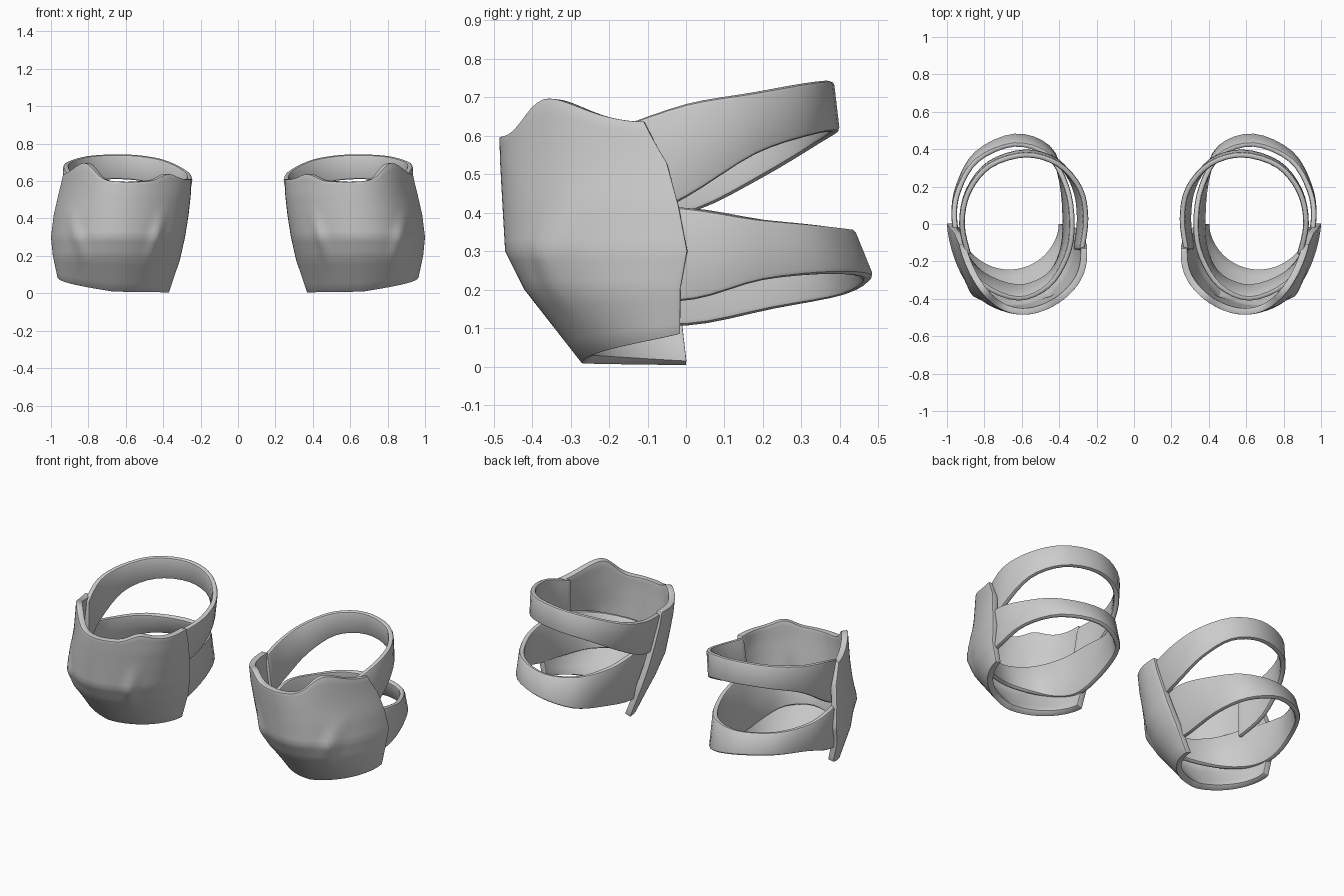
import bpy
import math
from mathutils import Vector

default = bpy.data.objects.get("Cube")
if default:
    bpy.data.objects.remove(default, do_unlink=True)

grey = bpy.data.materials.new("light_grey")
grey.use_nodes = True
colour = (0.6, 0.6, 0.6, 1)
grey.diffuse_color = colour
grey.node_tree.nodes["Principled BSDF"].inputs["Base Color"].default_value = colour


def lerp(a, b, t):
    return a + (b - a) * t


def spline(keys, steps, closed):
    """Smooth curve through tuples of any length (Catmull-Rom)."""
    n = len(keys)
    pick = (lambda i: keys[i % n]) if closed else (lambda i: keys[min(max(i, 0), n - 1)])
    out = []
    for i in range(n if closed else n - 1):
        for s in range(steps):
            t = s / steps
            out.append([b + 0.5 * t * (c - a + t * (2*a - 5*b + 4*c - d + t * (3*(b - c) + d - a)))
                        for a, b, c, d in zip(pick(i - 1), pick(i), pick(i + 1), pick(i + 2))])
    if not closed:
        out.append(list(keys[-1]))
    return out


def skin(name, rows, thickness, closed=False):
    """Thick mirrored sheet from rows of points, given top to bottom."""
    n = len(rows[0])
    faces = []
    for r in range(len(rows) - 1):
        for i in range(n if closed else n - 1):
            j = (i + 1) % n
            faces.append((r*n + i, (r + 1)*n + i, (r + 1)*n + j, r*n + j))
    mesh = bpy.data.meshes.new(name)
    mesh.from_pydata([p for row in rows for p in row], [], faces)
    mesh.materials.append(grey)
    obj = bpy.data.objects.new(name, mesh)
    bpy.context.collection.objects.link(obj)
    solid = obj.modifiers.new("thickness", "SOLIDIFY")
    solid.thickness = thickness
    solid.offset = -1
    bevel = obj.modifiers.new("soft_rim", "BEVEL")
    bevel.width = thickness * 0.4
    bevel.segments = 2
    bevel.limit_method = "ANGLE"
    bevel.angle_limit = math.radians(50)
    obj.modifiers.new("other_side", "MIRROR").use_mirror_merge = False
    bpy.ops.object.select_all(action="DESELECT")
    obj.select_set(True)
    bpy.context.view_layer.objects.active = obj
    bpy.ops.object.convert(target="MESH")
    bpy.ops.object.shade_smooth_by_angle(angle=math.radians(40))


def bump(value, centre, width):
    return math.exp(-((value - centre) / width) ** 2)


# Knee shell levels: inner x, outer x, front y, inner rear y, outer rear y,
# height at the inner edge, middle and outer edge, inner and outer roundness
levels = [
    (0.25, 0.935, -0.485, -0.13, -0.11, 0.61, 0.595, 0.62, 0.75, 1.65),
    (0.252, 0.96, -0.483, -0.11, -0.05, 0.53, 0.53, 0.53, 0.75, 1.5),
    (0.264, 0.985, -0.477, -0.08, -0.02, 0.42, 0.42, 0.42, 0.75, 1.4),
    (0.283, 1.0, -0.47, -0.05, 0.003, 0.3, 0.3, 0.3, 0.75, 1.3),
    (0.31, 0.99, -0.42, -0.02, -0.015, 0.18, 0.2, 0.2, 0.9, 1.2),
    (0.37, 0.965, -0.27, 0.0, -0.015, 0.003, 0.008, 0.085, 1.1, 1.1),
]
COLUMNS, SUB = 64, 4
shell_rows = []
for k in range((len(levels) - 1) * SUB + 1):
    i = min(k // SUB, len(levels) - 2)
    f = k / SUB - i
    xi, xo, front, ri, ro, zi, zm, zo, pi_, po = [lerp(a, b, f) for a, b in zip(levels[i], levels[i + 1])]
    rim = max(0, 1 - k / SUB)
    row = []
    for c in range(COLUMNS + 1):
        t = c / COLUMNS
        x = lerp(xi, xo, (1 - math.cos(math.pi * t)) / 2)
        bulge = max(0, math.sin(math.pi * t)) ** lerp(pi_, po, t)
        y = lerp(lerp(ri, ro, t), front, bulge)
        z = lerp(zi, zm, t * 2) if t < 0.5 else lerp(zm, zo, t * 2 - 1)
        # raised corners of the top rim
        z += rim * (0.09 * bump(x, 0.82, 0.07 if x < 0.82 else 0.09) + 0.035 * bump(x, 0.37, 0.06))
        # slanted folds beside the front panel
        lift = 0.018 * bump(z, 0.3, 0.1)
        slant = 0.25 * (z - 0.3)
        for fold, side in ((0.44 - slant, -1), (0.86 + slant, 1)):
            amount = lift * max(0, 1 - abs(x - fold) / 0.045)
            x += side * amount * 0.4
            y -= amount
        row.append(Vector((x, y, z)))
    shell_rows.append(row)
skin("knee_shell", shell_rows, 0.035)


def strap(name, keys, flare, hug, tuck, closed):
    """Band following x, y, bottom z, top z.

    flare pushes its lower edge out at the back, hug draws it in at the
    front and tuck draws it in along the inner side.
    """
    rows = []
    for t in (0, 0.5, 1):
        lean = 2 * t - 1
        rows.append([Vector((x + lean * tuck * bump(x, 0.25, 0.1),
                             y * (1 + lean * (flare if y > 0 else -hug)),
                             lerp(top, low, t)))
                     for x, y, low, top in spline(keys, 4, closed)])
    skin(name, rows, 0.03, closed)


# Upper strap, open at the front
strap("upper_strap", [
    (0.9, -0.17, 0.36, 0.625), (0.935, 0.0, 0.44, 0.682), (0.9, 0.18, 0.552, 0.712),
    (0.78, 0.33, 0.603, 0.738), (0.58, 0.392, 0.61, 0.743), (0.4, 0.34, 0.575, 0.717),
    (0.29, 0.2, 0.49, 0.66), (0.26, 0.03, 0.405, 0.618), (0.28, -0.14, 0.37, 0.595)],
    0.02, 0, 0.018, False)

# Lower strap, a full ring running inside the shell
strap("lower_strap", [
    (0.62, -0.38, 0.2, 0.36), (0.82, -0.305, 0.19, 0.39), (0.935, -0.15, 0.17, 0.42),
    (0.975, 0.02, 0.175, 0.41), (0.955, 0.19, 0.225, 0.385), (0.85, 0.37, 0.245, 0.37),
    (0.64, 0.462, 0.235, 0.36), (0.45, 0.4, 0.19, 0.365), (0.36, 0.22, 0.15, 0.38),
    (0.335, 0.0, 0.105, 0.41), (0.36, -0.17, 0.13, 0.39), (0.45, -0.315, 0.18, 0.37)],
    0.055, 0.09, 0.04, True)
